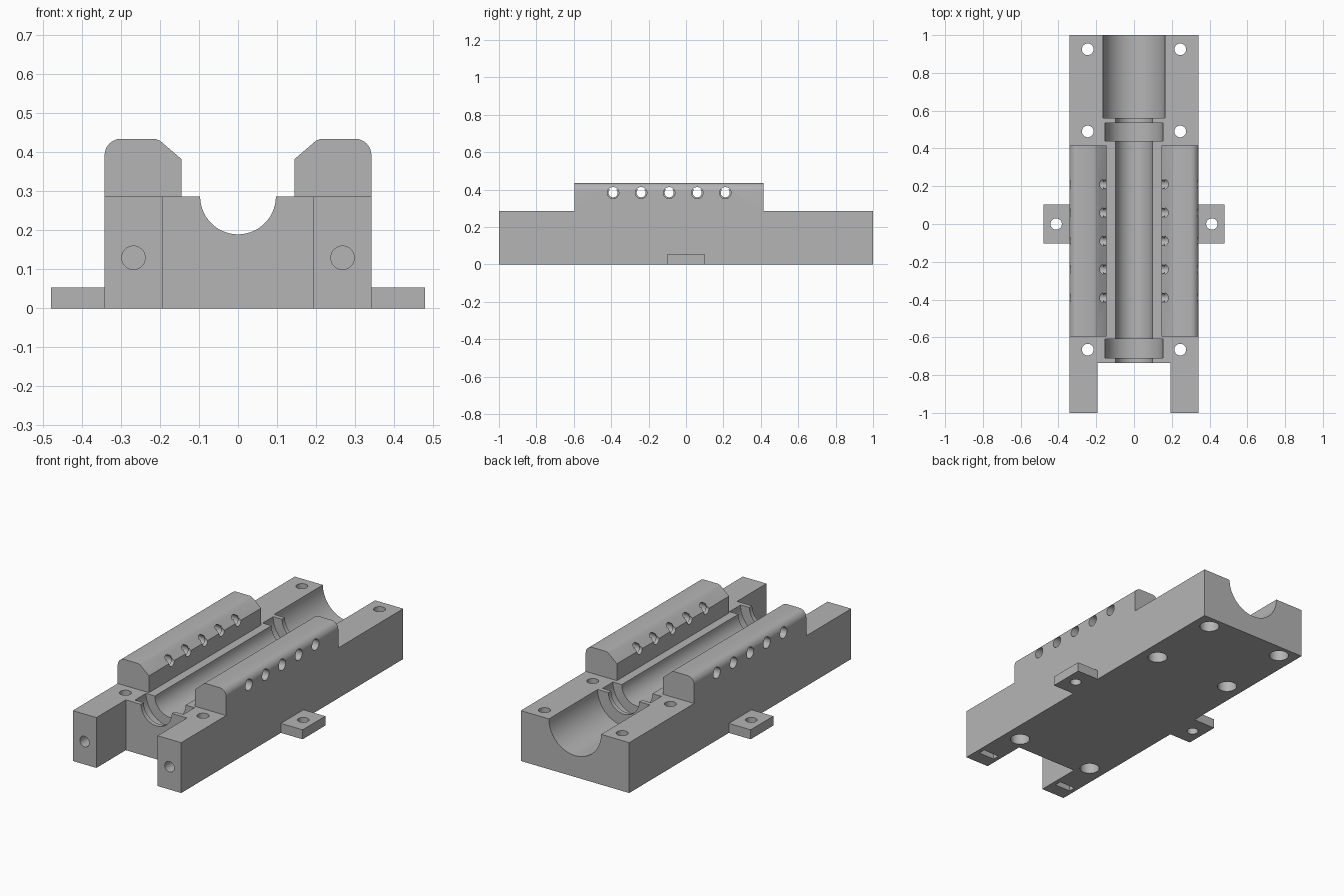
import bpy, bmesh, math
from mathutils import Matrix, Vector

cube = bpy.data.objects.get("Cube")
if cube:
    bpy.data.objects.remove(cube, do_unlink=True)

grey = bpy.data.materials.new("plain_grey")
grey.use_nodes = True
grey.diffuse_color = (0.46, 0.46, 0.46, 1)
grey.node_tree.nodes["Principled BSDF"].inputs["Base Color"].default_value = (0.46, 0.46, 0.46, 1)


def make_object(name, bm):
    bmesh.ops.recalc_face_normals(bm, faces=bm.faces)
    mesh = bpy.data.meshes.new(name)
    bm.to_mesh(mesh)
    bm.free()
    mesh.materials.append(grey)
    obj = bpy.data.objects.new(name, mesh)
    bpy.context.collection.objects.link(obj)
    return obj


def box(name, low, high):
    low, high = Vector(low), Vector(high)
    bm = bmesh.new()
    bmesh.ops.create_cube(bm, size=1, matrix=Matrix.Translation((low + high) / 2)
                          @ Matrix.Diagonal((high - low).to_4d()))
    return make_object(name, bm)


def rod(name, start, end, radius, segments=32):
    start, end = Vector(start), Vector(end)
    axis = end - start
    turn = axis.to_track_quat("Z", "Y").to_matrix().to_4x4()
    spin = Matrix.Rotation(math.pi / segments, 4, "Z")
    bm = bmesh.new()
    bmesh.ops.create_cone(bm, cap_ends=True, segments=segments, radius1=radius, radius2=radius,
                          depth=axis.length, matrix=Matrix.Translation((start + end) / 2) @ turn @ spin)
    return make_object(name, bm)


def select_only(obj):
    bpy.ops.object.select_all(action="DESELECT")
    obj.select_set(True)
    bpy.context.view_layer.objects.active = obj


def cut(target, cutter):
    mod = target.modifiers.new("cut", "BOOLEAN")
    mod.operation = "DIFFERENCE"
    mod.solver = "EXACT"
    mod.object = cutter
    select_only(target)
    bpy.ops.object.modifier_apply(modifier=mod.name)
    bpy.data.objects.remove(cutter, do_unlink=True)


def finish(obj):
    select_only(obj)
    bpy.ops.object.shade_smooth_by_angle(angle=math.radians(25))


HALF, TOP = 0.342, 0.287

# Base block with the open front notch
base = box("base_block", (-HALF, -1, 0), (HALF, 1, TOP))
cut(base, box("notch", (-0.193, -1.1, -0.1), (0.193, -0.735, 0.5)))

# Long channel, two bearing pockets and the wide rear bore
for start, end, radius in ((-0.8, 0.8, 0.097), (-0.71, -0.61, 0.153),
                           (0.44, 0.535, 0.153), (0.56, 1.1, 0.165)):
    cut(base, rod("channel", (0, start, TOP), (0, end, TOP), radius, 64))

for side in (-1, 1):
    # Vertical bolt holes, counterbored from below
    for y in (-0.665, 0.49, 0.925):
        x = side * 0.245
        cut(base, rod("bolt", (x, y, -0.1), (x, y, 0.5), 0.031))
        cut(base, rod("counterbore", (x, y, -0.1), (x, y, 0.12), 0.052))
    # Front screw holes with nut slots underneath
    x = side * 0.268
    cut(base, rod("screw", (x, -1.1, 0.13), (x, -0.78, 0.13), 0.03))
    cut(base, box("nut_slot", (x - 0.05, -0.92, -0.1), (x + 0.05, -0.88, 0.18)))
finish(base)

# Rail cross-section, drawn for the +x side
profile = [(HALF, TOP)]
for i in range(9):
    a = math.pi / 2 * i / 8
    profile.append((HALF - 0.042 + 0.042 * math.cos(a), 0.393 + 0.042 * math.sin(a)))
profile += [(0.212, 0.435), (0.2, 0.43), (0.145, 0.383), (0.145, TOP)]

for side, label in ((1, "left"), (-1, "right")):
    # Side rails with a chamfered inner edge and a rounded outer edge
    bm = bmesh.new()
    face = bm.faces.new([bm.verts.new((side * x, -0.595, z)) for x, z in profile])
    grown = bmesh.ops.extrude_face_region(bm, geom=[face])["geom"]
    bmesh.ops.translate(bm, vec=(0, 1.01, 0),
                        verts=[v for v in grown if isinstance(v, bmesh.types.BMVert)])
    rail = make_object(label + "_rail", bm)

    # Stepped cross holes
    for i in range(5):
        y = -0.39 + 0.15 * i
        cut(rail, rod("narrow", (side * 0.1, y, 0.383), (side * 0.4, y, 0.383), 0.024))
        cut(rail, rod("wide", (side * 0.165, y, 0.383), (side * 0.4, y, 0.383), 0.031))
    finish(rail)

    # Mounting ears
    xs = sorted((side * HALF, side * 0.479))
    ear = box(label + "_mounting_ear", (xs[0], -0.102, 0), (xs[1], 0.102, 0.054))
    cut(ear, rod("ear_hole", (side * 0.412, 0, -0.1), (side * 0.412, 0, 0.2), 0.03))
    finish(ear)
